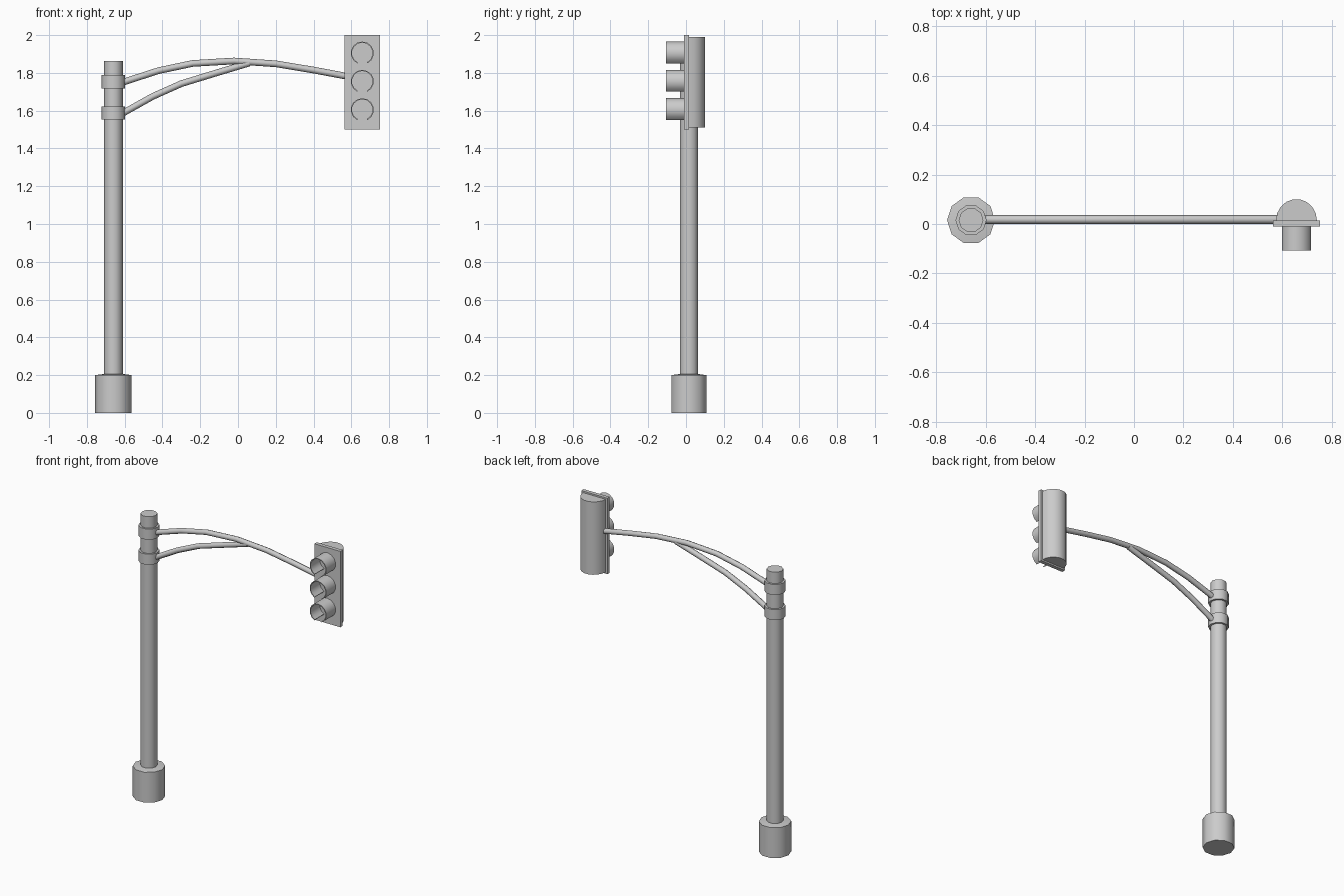
import bpy, bmesh, math

if "Cube" in bpy.data.objects:
    bpy.data.objects.remove(bpy.data.objects["Cube"])

PX, PY = -0.66, 0.0155      # pole axis
SX = 0.658                  # signal axis


def finish(name, bm, angle=42):
    bmesh.ops.recalc_face_normals(bm, faces=bm.faces)
    me = bpy.data.meshes.new(name)
    bm.to_mesh(me)
    bm.free()
    for p in me.polygons:
        p.use_smooth = True
    me.set_sharp_from_angle(angle=math.radians(angle))
    ob = bpy.data.objects.new(name, me)
    bpy.context.collection.objects.link(ob)
    return ob


def lathe(name, profile, sides=10):
    """Closed stack of rings (radius, z) around the pole axis."""
    bm = bmesh.new()
    rings = [[bm.verts.new((PX + r * math.cos(math.tau * i / sides),
                            PY + r * math.sin(math.tau * i / sides), z))
              for i in range(sides)] for r, z in profile]
    for a, b in zip(rings, rings[1:]):
        for i in range(sides):
            j = (i + 1) % sides
            bm.faces.new((a[i], a[j], b[j], b[i]))
    bm.faces.new(rings[0])
    bm.faces.new(rings[-1])
    return finish(name, bm)


def extrude(name, outline, direction):
    """Prism from a planar outline."""
    bm = bmesh.new()
    face = bm.faces.new([bm.verts.new(p) for p in outline])
    ext = bmesh.ops.extrude_face_region(bm, geom=[face], use_keep_orig=True)
    verts = [g for g in ext["geom"] if isinstance(g, bmesh.types.BMVert)]
    bmesh.ops.translate(bm, verts=verts, vec=direction)
    return finish(name, bm)


def tube(name, points, radius):
    cu = bpy.data.curves.new(name, "CURVE")
    cu.dimensions = "3D"
    cu.bevel_depth = radius
    cu.bevel_resolution = 2
    cu.use_fill_caps = True
    sp = cu.splines.new("POLY")
    sp.points.add(len(points) - 1)
    for p, (x, z) in zip(sp.points, points):
        p.co = (x, 0.018, z, 1)
    sp.use_smooth = True
    ob = bpy.data.objects.new(name, cu)
    bpy.context.collection.objects.link(ob)


# Base, pole and the two clamps
lathe("base", [(0.097, 0), (0.097, 0.2), (0.05, 0.206)])
lathe("pole", [(0.05, 0.19), (0.05, 1.863)])
for label, z in (("lower_clamp", 1.552), ("upper_clamp", 1.718)):
    lathe(label, [(0.063, z), (0.063, z + 0.07)])

# Curved arm and its brace
tube("arm", [(-0.64, 1.738), (-0.59, 1.757), (-0.42, 1.812), (-0.24, 1.85), (-0.02, 1.863),
             (0.2, 1.848), (0.4, 1.815), (0.64, 1.77)], 0.0175)
tube("brace", [(-0.64, 1.568), (-0.59, 1.598), (-0.45, 1.676), (-0.3, 1.743),
               (-0.12, 1.798), (0.06, 1.852)], 0.0175)

# Signal backplate
extrude("backplate", [(0.563, -0.01, 1.5), (0.753, -0.01, 1.5),
                      (0.753, -0.01, 2.0), (0.563, -0.01, 2.0)], (0, 0.025, 0))

# Half-round housing behind the plate
arc = [math.pi * i / 9 for i in range(10)]
extrude("housing", [(SX + 0.083 * math.cos(a), 0.014 + 0.087 * math.sin(a), 1.51)
                    for a in arc], (0, 0, 0.48))

# Three visors, each open at the bottom
for label, z in (("top", 1.905), ("middle", 1.755), ("bottom", 1.605)):
    gap = math.radians(26)
    angles = [-math.pi / 2 + gap + (math.tau - 2 * gap) * i / 12 for i in range(13)]
    ring = [(SX + r * math.cos(a), -0.107, z + r * math.sin(a))
            for r, seq in ((0.061, angles), (0.055, angles[::-1])) for a in seq]
    extrude(label + "_visor", ring, (0, 0.1, 0))
